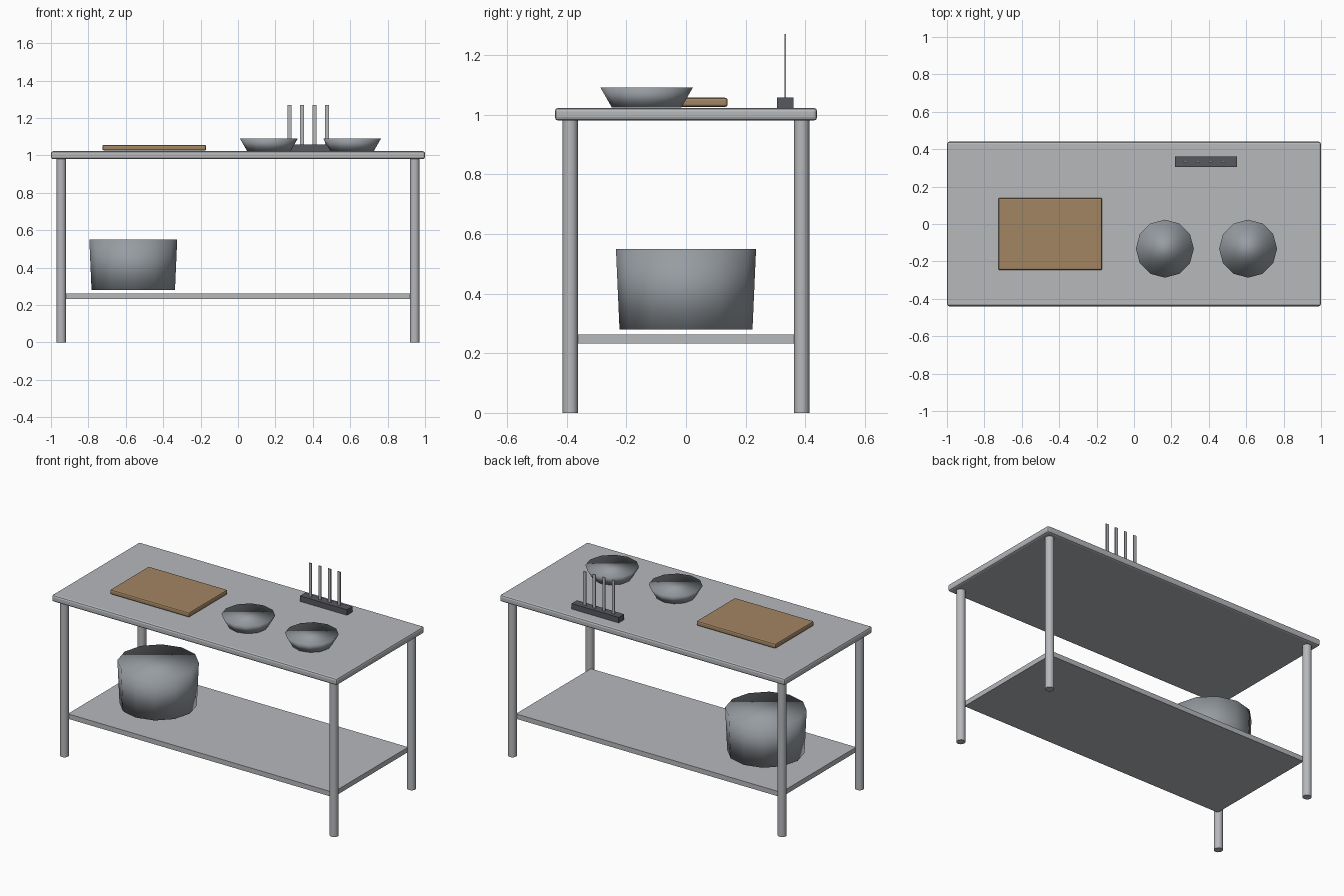
import bpy
import math

if "Cube" in bpy.data.objects:
    bpy.data.objects.remove(bpy.data.objects["Cube"], do_unlink=True)


def make_material(name, colour):
    mat = bpy.data.materials.new(name)
    mat.use_nodes = True
    rgba = (*colour, 1.0)
    mat.diffuse_color = rgba
    mat.node_tree.nodes["Principled BSDF"].inputs["Base Color"].default_value = rgba
    return mat


steel = make_material("light_steel", (0.47, 0.48, 0.50))
pan_metal = make_material("grey_pan_metal", (0.31, 0.335, 0.36))
wood = make_material("brown_wood", (0.36, 0.235, 0.125))
dark = make_material("dark_grey", (0.095, 0.097, 0.115))


def finish(name, mat):
    obj = bpy.context.object
    obj.name = name
    obj.data.materials.append(mat)
    return obj


def box(name, mat, low, high, bevel=0.0):
    """Box between two corners, with optional rounded edges."""
    centre = [(a + b) / 2 for a, b in zip(low, high)]
    bpy.ops.mesh.primitive_cube_add(size=1, location=centre)
    obj = finish(name, mat)
    obj.scale = [b - a for a, b in zip(low, high)]
    bpy.ops.object.transform_apply(location=False, rotation=False, scale=True)
    if bevel:
        mod = obj.modifiers.new("Rounded edges", "BEVEL")
        mod.width = bevel
        mod.segments = 2
    return obj


def vessel(name, x, y, bottom, top, r_bottom, r_top):
    """Flared, smooth shaded pan body."""
    bpy.ops.mesh.primitive_cone_add(vertices=12, radius1=r_bottom, radius2=r_top,
                                    depth=top - bottom,
                                    location=(x, y, (bottom + top) / 2))
    bpy.ops.object.shade_smooth()
    return finish(name, pan_metal)


# Table top and lower shelf
TOP = 1.023
box("table_top", steel, (-1, -0.44, 0.98), (1, 0.44, TOP), 0.012)
box("lower_shelf", steel, (-0.93, -0.375, 0.232), (0.93, 0.375, 0.263))

# Four round legs
for x_name, sx in (("left", 1), ("right", -1)):
    for y_name, sy in (("front", -1), ("back", 1)):
        bpy.ops.mesh.primitive_cylinder_add(vertices=12, radius=0.026, depth=0.985,
                                            location=(sx * 0.945, sy * 0.388, 0.4925))
        bpy.ops.object.shade_smooth_by_angle(angle=math.radians(40))
        finish(f"{y_name}_{x_name}_leg", steel)

# Cutting board
box("cutting_board", wood, (-0.725, -0.247, TOP + 0.003), (-0.17, 0.14, 1.057), 0.009)

# Two bowls and the stock pot
for name, x in (("right_bowl", 0.165), ("left_bowl", 0.61)):
    vessel(name, x, -0.132, TOP + 0.002, 1.091, 0.117, 0.155)
vessel("stock_pot", -0.56, 0, 0.28, 0.55, 0.223, 0.235)

# Knife rack with four upright blades
box("knife_rack", dark, (0.22, 0.306, TOP), (0.55, 0.36, 1.058))
for i in range(4):
    x = 0.275 + i * 0.0668
    box(f"knife_{i + 1}", steel, (x - 0.01, 0.33, 1.05), (x + 0.01, 0.336, 1.27))
